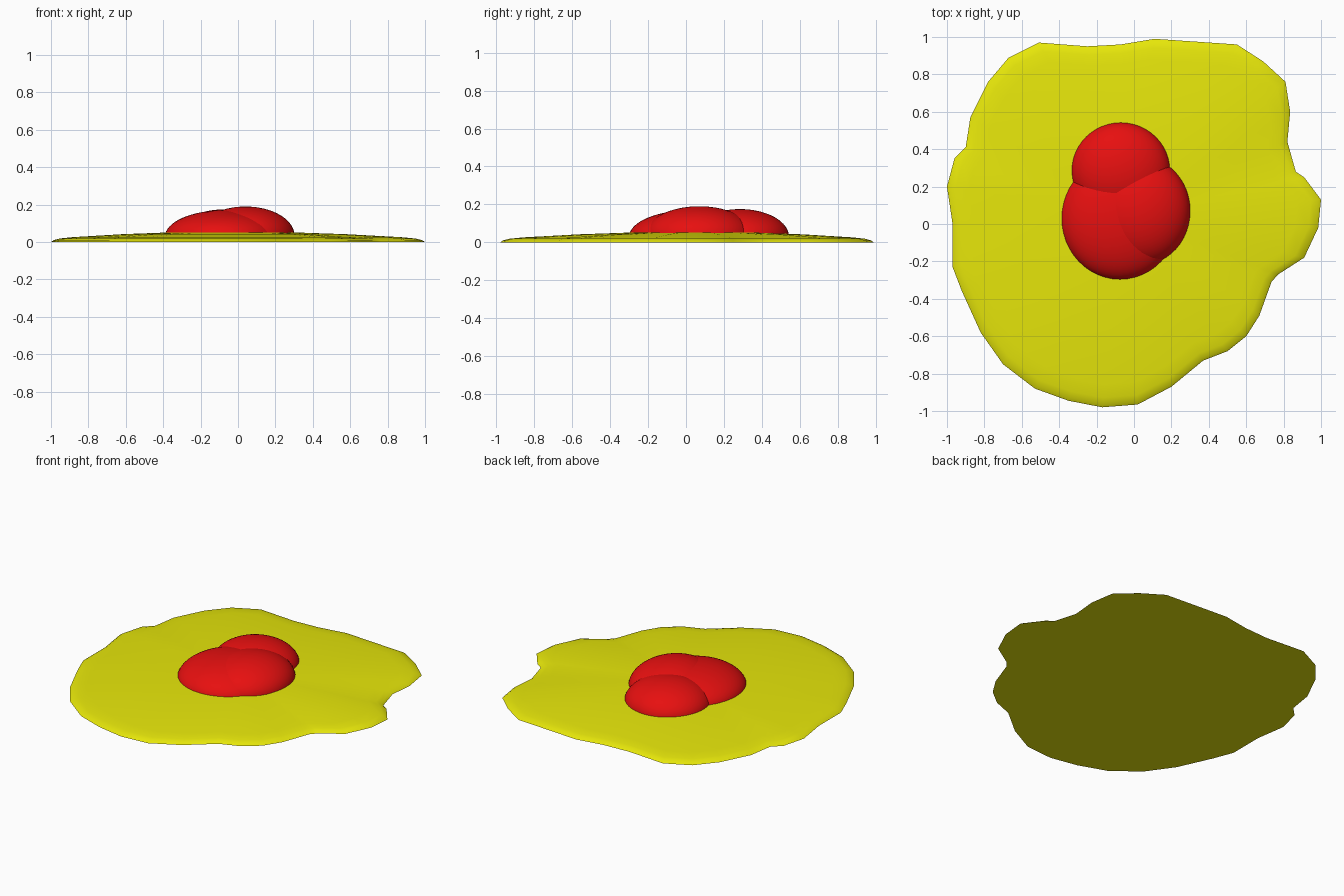
import bpy
import bmesh
from mathutils import Vector

if "Cube" in bpy.data.objects:
    bpy.data.objects.remove(bpy.data.objects["Cube"], do_unlink=True)


def make_material(name, colour):
    material = bpy.data.materials.new(name)
    material.use_nodes = True
    material.diffuse_color = colour
    shader = next(n for n in material.node_tree.nodes if n.type == "BSDF_PRINCIPLED")
    shader.inputs["Base Color"].default_value = colour
    return material


def finish(bm, name, material):
    bmesh.ops.recalc_face_normals(bm, faces=bm.faces)
    mesh = bpy.data.meshes.new(name)
    bm.to_mesh(mesh)
    bm.free()
    mesh.materials.append(material)
    obj = bpy.data.objects.new(name, mesh)
    bpy.context.scene.collection.objects.link(obj)
    bpy.ops.object.select_all(action="DESELECT")
    bpy.context.view_layer.objects.active = obj
    obj.select_set(True)
    bpy.ops.object.shade_smooth_by_angle(angle=0.9)
    return obj


def make_puddle(name, outline, profile, centre, peak, material):
    """Stack shrinking copies of the outline into a shallow mound."""
    bm = bmesh.new()
    middle = Vector(centre)
    rings = []
    for scale, height in profile:
        ring = []
        for point in outline:
            spot = middle.lerp(Vector(point), scale)
            ring.append(bm.verts.new((spot.x, spot.y, height)))
        rings.append(ring)
    count = len(outline)
    for lower, upper in zip(rings, rings[1:]):
        for i in range(count):
            j = (i + 1) % count
            bm.faces.new((lower[i], lower[j], upper[j], upper[i]))
    top = bm.verts.new((middle.x, middle.y, peak))
    for i in range(count):
        bm.faces.new((rings[-1][i], rings[-1][(i + 1) % count], top))
    bm.faces.new(rings[0])
    return finish(bm, name, material)


def make_dome(name, centre, radii, material):
    """Upper half of a flattened sphere, closed underneath."""
    bm = bmesh.new()
    bmesh.ops.create_uvsphere(bm, u_segments=48, v_segments=32, radius=1)
    cut = bmesh.ops.bisect_plane(
        bm, geom=bm.verts[:] + bm.edges[:] + bm.faces[:], dist=0.001,
        plane_co=(0, 0, 0), plane_no=(0, 0, 1), clear_inner=True)
    rim = [g for g in cut["geom_cut"] if isinstance(g, bmesh.types.BMEdge)]
    bmesh.ops.holes_fill(bm, edges=rim, sides=0)
    bmesh.ops.scale(bm, vec=radii, verts=bm.verts)
    bmesh.ops.translate(bm, vec=centre, verts=bm.verts)
    return finish(bm, name, material)


yellow = make_material("yellow", (0.8, 0.8, 0.003, 1))
red = make_material("red", (0.8, 0.005, 0.005, 1))

# Irregular flat puddle, counter-clockwise from the left-hand lobe
outline = [
    (1, .13), (.91, .25), (.865, .28), (.82, .44), (.835, .6), (.81, .76),
    (.69, .87), (.55, .96), (.11, .99), (-.07, .96), (-.25, .95), (-.51, .97),
    (-.67, .89), (-.78, .76), (-.875, .57), (-.9, .41), (-.96, .35), (-1, .2),
    (-.97, 0), (-.97, -.23), (-.92, -.36), (-.82, -.58), (-.7, -.75),
    (-.53, -.88), (-.35, -.945), (-.17, -.98), (.02, -.965), (.2, -.87),
    (.37, -.73), (.5, -.68), (.6, -.6), (.67, -.49), (.735, -.31),
    (.77, -.27), (.91, -.18), (.985, -.02)]
profile = [(1, 0), (.985, .01), (.95, .019), (.88, .026), (.6, .042), (.35, .051)]
make_puddle("puddle", outline, profile, (-.05, .05), .055, yellow)

# Three overlapping domes forming the raised middle
make_dome("front_dome", (-.075, .03, .03), (.315, .33, .14), red)
make_dome("left_dome", (.04, .07, .035), (.262, .29, .155), red)
make_dome("back_dome", (-.07, .285, .03), (.265, .258, .145), red)
